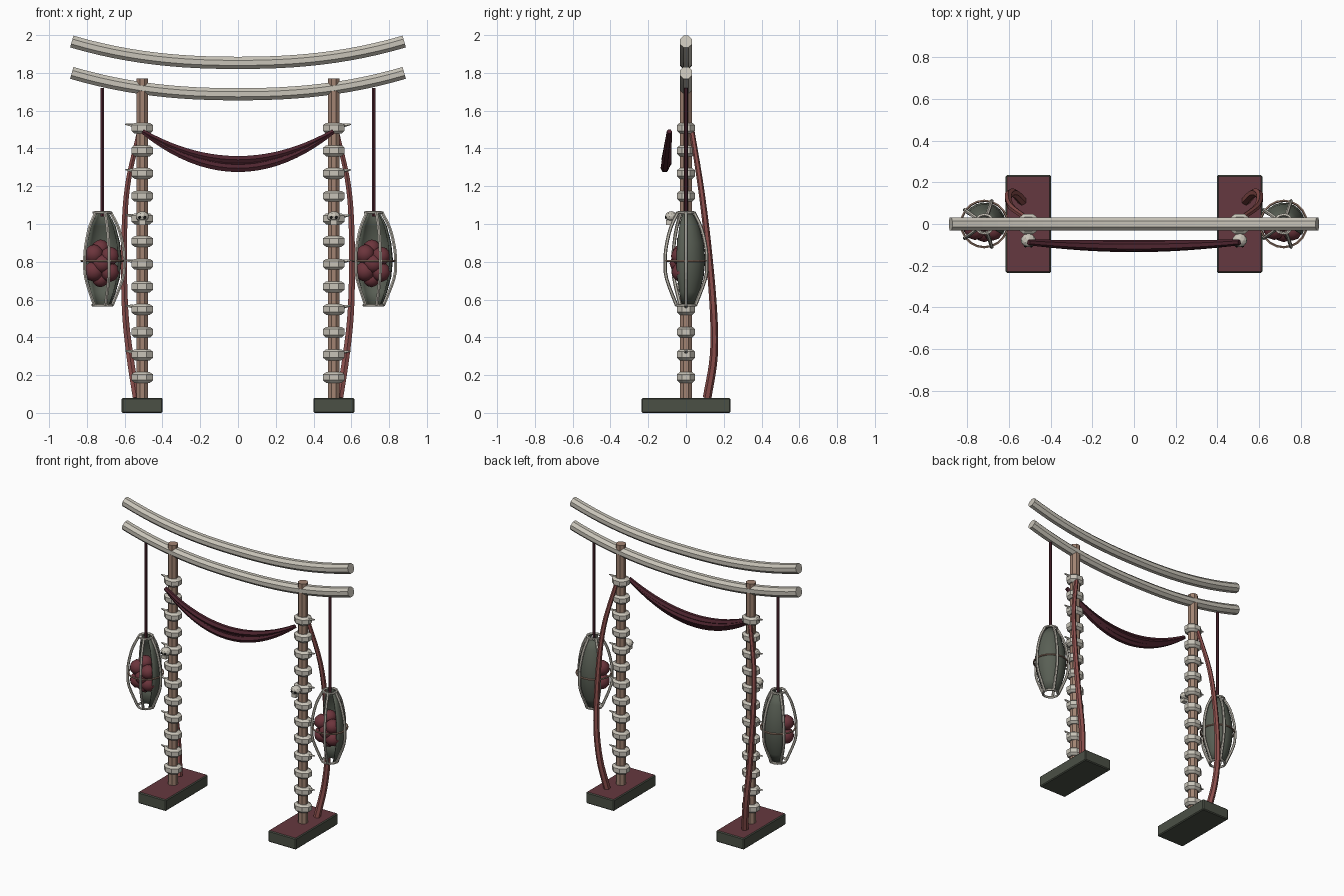
import bpy, bmesh
from math import sin, cos, pi, radians
from mathutils import Vector, Matrix

cube = bpy.data.objects.get("Cube")
if cube:
    bpy.data.objects.remove(cube, do_unlink=True)


def material(name, *rgb):
    m = bpy.data.materials.new(name)
    m.use_nodes = True
    m.diffuse_color = (*rgb, 1)
    m.node_tree.nodes["Principled BSDF"].inputs["Base Color"].default_value = (*rgb, 1)
    return m


BONE = material("bone", .58, .55, .48)
WOOD = material("tan wood", .36, .23, .17)
STONE = material("dark stone", .07, .08, .06)
CLOTH = material("dark red cloth", .13, .04, .05)
ROPE = material("maroon rope", .075, .018, .028)
TENDON = material("red tendon", .27, .08, .075)
FLESH = material("red flesh", .15, .035, .045)
SHELL = material("green shell", .1, .115, .09)
BLACK = material("black", .01, .01, .01)


def finish(name, bm, *mats, smooth=False):
    bmesh.ops.recalc_face_normals(bm, faces=bm.faces)
    mesh = bpy.data.meshes.new(name)
    bm.to_mesh(mesh)
    bm.free()
    for m in mats:
        mesh.materials.append(m)
    for p in mesh.polygons:
        p.use_smooth = smooth
    ob = bpy.data.objects.new(name, mesh)
    bpy.context.collection.objects.link(ob)
    return ob


def sweep(bm, pts, radius, sides=6, closed=False):
    """Tube along points; radius is a number or a function of 0..1."""
    pts = [Vector(p) for p in pts]
    n, rings = len(pts), []
    for i, p in enumerate(pts):
        if closed:
            t = pts[(i + 1) % n] - pts[i - 1]
        else:
            t = pts[min(i + 1, n - 1)] - pts[max(i - 1, 0)]
        t.normalize()
        ref = Vector((0, 1, 0)) if abs(t.y) < .8 else Vector((1, 0, 0))
        if closed:
            ref = Vector((0, 0, 1))
        u = t.cross(ref).normalized()
        v = t.cross(u)
        r = radius(i / (n - 1)) if callable(radius) else radius
        angles = [2 * pi * (k + .5) / sides for k in range(sides)]
        rings.append([bm.verts.new(p + (u * cos(a) + v * sin(a)) * r) for a in angles])
    for i in range(n if closed else n - 1):
        a, b = rings[i], rings[(i + 1) % n]
        for k in range(sides):
            j = (k + 1) % sides
            bm.faces.new((a[k], a[j], b[j], b[k]))
    if not closed:
        bm.faces.new(rings[0])
        bm.faces.new(rings[-1])


def tube(name, pts, radius, mat, sides=6, closed=False, smooth=False):
    bm = bmesh.new()
    sweep(bm, pts, radius, sides, closed)
    return finish(name, bm, mat, smooth=smooth)


def spline(ctrl, steps=5):
    """Smooth path through the control points."""
    c = [Vector(p) for p in ctrl]
    c = [2 * c[0] - c[1]] + c + [2 * c[-1] - c[-2]]
    out = []
    for a, b, d, e in zip(c, c[1:], c[2:], c[3:]):
        for s in range(steps):
            t = s / steps
            out.append(.5 * (2 * b + (d - a) * t + (2 * a - 5 * b + 4 * d - e) * t ** 2
                             + (3 * b - a - 3 * d + e) * t ** 3))
    return out + [c[-2]]


def lathe(bm, profile, start=0, sweep_angle=360, steps=8, center=(0, 0, 0), sx=1):
    """Revolve (radius, z) points about a vertical axis."""
    cx, cy, cz = center
    full = sweep_angle == 360
    cols = []
    for k in range(steps if full else steps + 1):
        a = radians(start + sweep_angle * k / steps)
        cols.append([bm.verts.new((cx + r * cos(a) * sx, cy + r * sin(a), cz + z))
                     for r, z in profile])
    for k in range(steps):
        a, b = cols[k], cols[(k + 1) % len(cols)]
        for i in range(len(profile) - 1):
            bm.faces.new((a[i], b[i], b[i + 1], a[i + 1]))
    if full:
        bm.faces.new([c[0] for c in cols])
        bm.faces.new([c[-1] for c in cols])


def ball(bm, center, r, scale=(1, 1, 1), detail=2):
    mat = Matrix.Translation(center) @ Matrix.Diagonal((*scale, 1))
    return bmesh.ops.create_icosphere(bm, subdivisions=detail, radius=r, matrix=mat)


# Two upswept beams
for name, mid, rise in (("upper_beam", 1.853, .113), ("lower_beam", 1.687, .113)):
    xs = [-.88 + 1.76 * i / 24 for i in range(25)]
    tube(name, [(x, 0, mid + rise * abs(x / .88) ** 2.3) for x in xs], .035, BONE, sides=8)

# Draped cloth between the posts, in overlapping folds
bm = bmesh.new()
for sag, dy in ((.15, 0), (.172, -.008), (.195, .004)):
    path = []
    for i in range(21):
        u = -1 + i / 10
        path.append((.505 * u, -.088 - (.02 + dy) * (1 - u * u), 1.49 - sag * (1 - u * u)))
    sweep(bm, path, lambda t: .014 + .009 * sin(pi * t), 6)
finish("draped_cloth", bm, ROPE)

for side, s in (("left", 1), ("right", -1)):
    px = .507 * s

    # Base slab with a red top
    bm = bmesh.new()
    bmesh.ops.create_cube(bm, size=1, matrix=Matrix.Translation((px, 0, .04))
                          @ Matrix.Diagonal((.217, .47, .08, 1)))
    bmesh.ops.bevel(bm, geom=bm.edges[:], offset=.006, segments=1, affect='EDGES')
    bm.normal_update()
    for f in bm.faces:
        f.material_index = int(f.normal.z > .9)
    finish(side + "_base", bm, STONE, CLOTH)

    # Post
    tube(side + "_post", [(px, 0, .07), (px, 0, 1.77)], .034, WOOD, sides=8)

    # Vertebra rings, every second one with an outward spike
    bm = bmesh.new()
    for i in range(12):
        z = .19 + .12 * i
        lathe(bm, [(.036, -.032), (.052, -.017), (.052, .014), (.036, .026)],
              start=22.5, center=(px, 0, z), sx=1.2)
        if i % 2:
            sweep(bm, [(px + s * .05, 0, z + .012), (px + s * .09, 0, z + .018)],
                  lambda t: .011 - .007 * t, 5)
    finish(side + "_vertebrae", bm, BONE)

    # Small skull on the front of the post
    bm = bmesh.new()
    ball(bm, (px, -.078, 1.04), .033, (1.1, 1, .85))
    bmesh.ops.create_cube(bm, size=1, matrix=Matrix.Translation((px, -.088, 1.008))
                          @ Matrix.Diagonal((.036, .034, .024, 1)))
    finish(side + "_skull", bm, BONE)
    bm = bmesh.new()
    for e in (-1, 1):
        ball(bm, (px + e * .014, -.107, 1.035), .009, (1, .6, 1), 1)
    finish(side + "_skull_eyes", bm, BLACK)

    # Tendon bowing out behind the post
    ctrl = [(.52, .03, 1.5), (.585, .078, 1.2), (.603, .115, .9),
            (.598, .145, .55), (.572, .147, .3), (.537, .112, .08)]
    tube(side + "_tendon", spline([(x * s, y, z) for x, y, z in ctrl]),
         lambda t: .014 + .009 * t, TENDON, sides=6)

    # Hanging rope
    lx = .718 * s
    tube(side + "_rope", [(lx, 0, 1.72), (lx, 0, 1.04)], .01, ROPE, sides=6)

    # Open half shell of the lantern
    bm = bmesh.new()
    lathe(bm, [(.045, .57), (.072, .64), (.094, .72), (.103, .81),
               (.094, .9), (.07, .99), (.03, 1.065)],
          start=-30, sweep_angle=180, steps=10, center=(lx, 0, 0))
    ob = finish(side + "_lantern_shell", bm, SHELL, smooth=True)
    thick = ob.modifiers.new("thickness", 'SOLIDIFY')
    thick.thickness = .006

    # Cage of ribs with end rings
    bm = bmesh.new()
    for k in range(5):
        a = radians(72 * k)
        prof = [(.045, 1.06), (.085, .98), (.11, .88), (.116, .8), (.108, .71), (.052, .568)]
        sweep(bm, spline([(lx + r * cos(a), r * sin(a), z) for r, z in prof], 3), .009, 6)
    for r, z in ((.045, 1.06), (.052, .57)):
        sweep(bm, [(lx + r * cos(k * pi / 6), r * sin(k * pi / 6), z) for k in range(12)],
              .008, 5, closed=True)
    finish(side + "_lantern_ribs", bm, BONE)
    tube(side + "_lantern_hoop",
         [(lx + .112 * cos(k * pi / 10), .112 * sin(k * pi / 10), .805) for k in range(20)],
         .006, WOOD, sides=5, closed=True)

    # Fleshy lobes inside the lantern
    bm = bmesh.new()
    for dx, dy, z, r in ((-.045, -.025, .84, .052), (.04, -.03, .83, .05),
                         (-.045, -.02, .75, .055), (.04, -.025, .745, .052),
                         (0, -.035, .79, .052), (-.01, .01, .87, .048), (-.01, 0, .71, .045)):
        ball(bm, (lx + dx, dy, z), r)
    finish(side + "_lantern_lobes", bm, FLESH, smooth=True)
